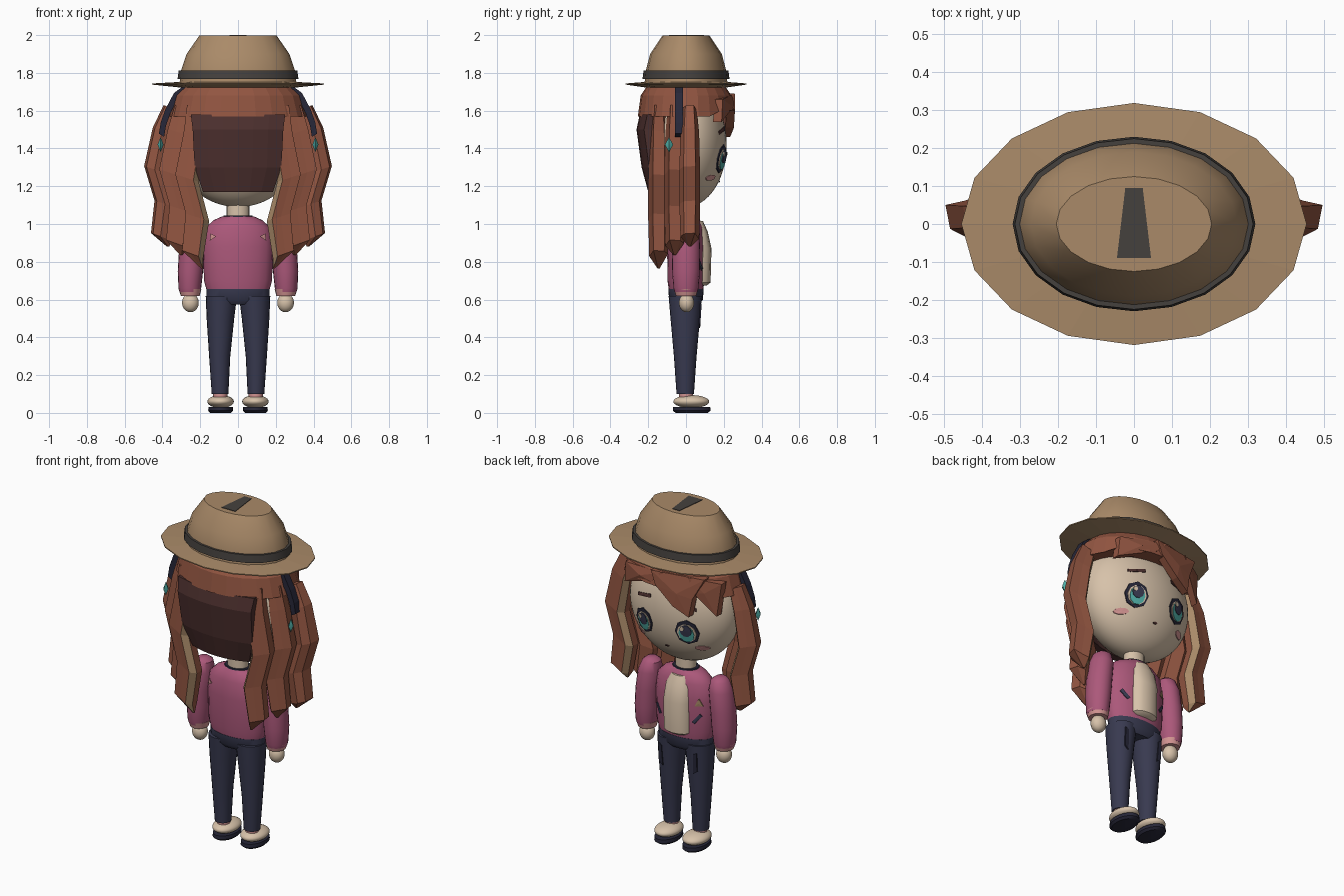
import bpy, bmesh, math
from mathutils import Vector

if "Cube" in bpy.data.objects:
    bpy.data.objects.remove(bpy.data.objects["Cube"], do_unlink=True)


def material(name, r, g, b):
    m = bpy.data.materials.new(name)
    m.use_nodes = True
    m.diffuse_color = (r, g, b, 1)
    m.node_tree.nodes["Principled BSDF"].inputs["Base Color"].default_value = (r, g, b, 1)
    return m


SKIN = material("skin_cream", .68, .54, .40)
HAIR = material("auburn", .29, .092, .053)
DARK = material("dark_brown", .075, .03, .028)
TAN = material("hat_tan", .40, .255, .14)
BAND = material("charcoal", .06, .053, .048)
PINK = material("jacket_pink", .41, .098, .195)
BLUSH = material("soft_pink", .66, .30, .29)
NAVY = material("denim_navy", .04, .042, .08)
INK = material("dark_ink", .02, .02, .04)
TEAL = material("teal", .08, .42, .38)


def finish(name, bm, mats, smooth):
    bmesh.ops.recalc_face_normals(bm, faces=bm.faces)
    me = bpy.data.meshes.new(name)
    bm.to_mesh(me)
    bm.free()
    ob = bpy.data.objects.new(name, me)
    bpy.context.collection.objects.link(ob)
    for m in mats:
        me.materials.append(m)
    if smooth:
        bpy.ops.object.select_all(action='DESELECT')
        ob.select_set(True)
        bpy.context.view_layer.objects.active = ob
        bpy.ops.object.shade_smooth_by_angle(angle=math.radians(40))
    return ob


def loft(name, rings, mats, smooth=True, pick=None):
    """Skin a stack of closed rings and cap both ends."""
    bm = bmesh.new()
    rows = [[bm.verts.new(p) for p in ring] for ring in rings]
    n = len(rows[0])
    for a, b in zip(rows, rows[1:]):
        for i in range(n):
            j = (i + 1) % n
            f = bm.faces.new((a[i], a[j], b[j], b[i]))
            f.material_index = pick(i) if pick else 0
    bm.faces.new(rows[0])
    bm.faces.new(rows[-1])
    return finish(name, bm, mats, smooth)


def oval(z, rx, ry, cx=0, cy=0, n=20):
    return [(cx + rx * math.cos(math.tau * i / n), cy + ry * math.sin(math.tau * i / n), z)
            for i in range(n)]


def ball(name, center, radii, mat, u=32, v=20):
    bm = bmesh.new()
    bmesh.ops.create_uvsphere(bm, u_segments=u, v_segments=v, radius=1)
    for w in bm.verts:
        w.co = Vector(center) + Vector(a * b for a, b in zip(w.co, radii))
    return finish(name, bm, [mat], True)


def plate(name, outline, surface, mat, lift=.006, thick=.005):
    """Thin panel whose x-z outline is wrapped onto the surface y = f(x, z)."""
    bm = bmesh.new()
    c = (sum(p[0] for p in outline) / len(outline), sum(p[1] for p in outline) / len(outline))
    front, back = [], []
    for x, z in [c] + list(outline):
        y = surface(x, z)
        s = 1 if y > 0 else -1
        front.append(bm.verts.new((x, y + s * lift, z)))
        back.append(bm.verts.new((x, y + s * (lift - thick), z)))
    n = len(outline)
    for i in range(1, n + 1):
        j = i % n + 1
        bm.faces.new((front[0], front[i], front[j]))
        bm.faces.new((back[0], back[j], back[i]))
        bm.faces.new((front[i], back[i], back[j], front[j]))
    return finish(name, bm, [mat], False)


def disc(x, z, rx, rz, n=10):
    return [(x + rx * math.cos(math.tau * i / n), z + rz * math.sin(math.tau * i / n)) for i in range(n)]


def flip(pts, s):
    return [(s * x, z) for x, z in pts]


def shell(rx, ry, rz=None, cz=0):
    def f(x, z):
        k = 1 - (x / rx) ** 2 - (((z - cz) / rz) ** 2 if rz else 0)
        return ry * math.sqrt(max(k, .02))
    return f


# Hat
loft("hat_brim", [oval(1.722, .30, .21, n=16), oval(1.738, .455, .319, n=16),
                  oval(1.744, .455, .319, n=16), oval(1.752, .31, .22, n=16)], [TAN], False)
loft("hat_crown", [oval(1.74, .31, .22), oval(1.81, .302, .213), oval(1.9, .272, .19),
                   oval(1.997, .205, .125)], [TAN])
loft("hat_band", [oval(1.768, .32, .23), oval(1.812, .314, .225)], [BAND])
dent = [(-.045, -.09), (.045, -.09), (.023, .095), (-.023, .095)]
loft("hat_crease", [[(x, y, z) for x, y in dent] for z in (1.994, 2.0)], [BAND], False)

# Head and neck
ball("head", (0, 0, 1.42), (.335, .215, .33), SKIN, 48, 32)
loft("neck", [oval(1.0, .06, .05), oval(1.15, .06, .05)], [SKIN])
face = shell(.335, .215, .33, 1.42)

# Face details
for s, side in ((1, "left"), (-1, "right")):
    ex, ez = .14 * s, 1.345
    plate(side + "_eye_outline", disc(ex, ez, .066, .075, 8), face, INK, .007)
    plate(side + "_eye_white", disc(ex, ez - .004, .052, .056), face, SKIN, .010)
    plate(side + "_iris", disc(ex, ez - .008, .042, .052), face, TEAL, .013)
    plate(side + "_pupil", disc(ex, ez + .012, .032, .036), face, NAVY, .016)
    plate(side + "_eye_glint", disc(ex + .018, ez + .025, .012, .014, 6), face, SKIN, .019)
    plate(side + "_eyebrow", flip([(.09, 1.495), (.19, 1.475), (.19, 1.492), (.09, 1.515)], s), face, DARK)
    plate(side + "_blush", disc(.20 * s, 1.245, .035, .016), face, BLUSH)
plate("mouth", disc(0, 1.225, .014, .006, 6), face, DARK)

# Hair cap, back panel and fringe
cap_low = [(x, y, 1.60 if y > .15 else 1.57) for x, y, z in oval(0, .365, .255, n=24)]
loft("hair_cap", [cap_low, oval(1.68, .335, .24, n=24), oval(1.725, .29, .21, n=24)], [HAIR], False)
rows = []
for z, w, y in ((1.58, .25, -.245), (1.5, .24, -.262), (1.3, .23, -.235), (1.17, .185, -.20)):
    arc = [(w * t / 3, y + .04 * (t / 3) ** 2, z) for t in range(-3, 4)]
    rows.append(arc + [(x, q + .045, z) for x, q, z in reversed(arc)])
loft("hair_back_panel", rows, [DARK], False)
fringe = {
    "center": [(.05, 1.69), (.02, 1.61), (-.09, 1.51), (-.18, 1.46), (-.2, 1.57), (-.26, 1.69)],
    "left": [(-.02, 1.69), (.05, 1.62), (.27, 1.54), (.26, 1.66)],
    "right": [(-.17, 1.69), (-.2, 1.6), (-.31, 1.47), (-.33, 1.66)],
}
for i, (key, pts) in enumerate(fringe.items()):
    plate("fringe_" + key, pts, shell(.39, .235), HAIR, .025 - .006 * i, .045)

# Side locks: zigzag sweeps with a tan edge on the first and last
path = [(1.61, .35, .7), (1.5, .395, .9), (1.31, .435, 1), (1.14, .38, 1), (.98, .405, .9)]
section = [(-1, .5), (-1, -.4), (-.55, -1), (.2, -.75), (1, -.55), (.8, .6), (.1, 1)]
locks = [("back", .165, -.145, .19, .765, 1, 1), ("middle", .08, -.06, .30, .835, 1, None),
         ("front", 0, .02, .37, .88, -1, 1)]
for s, side in ((1, "left"), (-1, "right")):
    for key, shift, cy, tip_x, tip_z, turn, streak in locks:
        rings = []
        for i, (z, x, k) in enumerate(path):
            cx = x - shift * (.75 if i == 0 else 1)
            low = (1.61 - z) / .63 * (.94 - tip_z) * .8
            rings.append([(s * (cx + .062 * k * u), cy + turn * v * .055 * k, z - low + .02 * u)
                          for u, v in section])
        rings.append([(s * (tip_x + .006 * u), cy + .006 * v * turn, tip_z) for u, v in section])
        loft(f"{side}_{key}_lock", rings, [HAIR, TAN], False,
             (lambda i: int(i == 1)) if streak else None)

    # Headband strap and earring
    arc = [(.25, 1.74), (.325, 1.685), (.37, 1.60), (.395, 1.53), (.405, 1.47)]
    strap = [[(s * (x + a), -.037 + b, z + a * .6) for a, b in
              ((-.014, -.022), (.014, -.022), (.014, .022), (-.014, .022))] for x, z in arc]
    loft(side + "_headband_strap", strap, [INK], False)
    ball(side + "_earring", (.41 * s, -.09, 1.42), (.016, .022, .04), TEAL, 4, 2)

# Jacket, shirt and collar
loft("jacket", [oval(.645, .165, .09), oval(.70, .18, .098), oval(.88, .186, .1),
                oval(.98, .172, .092), oval(1.02, .13, .075), oval(1.04, .085, .06)], [PINK])
loft("collar", [oval(1.025, .09, .065), oval(1.045, .075, .06)], [INK])
loft("shirt_front", [oval(.675, .06, .03, 0, .08, 12), oval(.69, .08, .045, 0, .085, 12),
                     oval(.87, .08, .045, 0, .09, 12), oval(.96, .075, .04, 0, .075, 12),
                     oval(1.015, .05, .03, 0, .06, 12)], [SKIN])
chest = shell(.186, .1)
plate("jacket_badge", [(-.155, .86), (-.115, .86), (-.135, .905)], chest, TAN)
for s, side in ((1, "left"), (-1, "right")):
    plate(side + "_pocket_slit", flip([(.10, .765), (.115, .755), (.15, .80), (.14, .815)], s), chest, NAVY)
    plate(side + "_back_patch", flip([(.115, .935), (.145, .95), (.15, .91)], s),
          lambda x, z: -chest(x, z), BLUSH)

    # Arms
    arm = [(1.035, .225, .025), (1.015, .225, .05), (.96, .232, .066), (.85, .245, .068),
           (.75, .252, .067), (.66, .255, .06), (.64, .255, .055)]
    loft(side + "_sleeve", [oval(z, r, r * 1.1, s * x) for z, x, r in arm], [PINK])
    loft(side + "_cuff", [oval(.62, .05, .054, s * .253), oval(.655, .06, .064, s * .254)], [BLUSH])
    ball(side + "_hand", (s * .252, .003, .583), (.044, .04, .05), SKIN)

    # Legs and shoes
    leg = [(.10, .095, .044, .046), (.30, .097, .056, .06), (.5, .093, .073, .078), (.62, .088, .083, .088)]
    loft(side + "_trouser_leg", [oval(z, rx, ry, s * x, -.004) for z, x, rx, ry in leg], [NAVY])
    plate(side + "_knee_patch", flip([(.10, .45), (.125, .47), (.125, .58), (.105, .57)], s),
          lambda x, z: .068 + (z - .45) * .06, INK, .007, .008)
    loft(side + "_ankle", [oval(.06, .036, .036, s * .094), oval(.115, .038, .038, s * .094)], [BLUSH])
    loft(side + "_sole", [oval(.0, .055, .085, s * .092, .03), oval(.012, .066, .1, s * .092, .03),
                          oval(.032, .064, .098, s * .092, .03)], [INK])
    ball(side + "_shoe", (s * .092, .028, .06), (.07, .095, .034), SKIN)

# Trouser waist
loft("trouser_waist", [oval(.575, .13, .07), oval(.60, .168, .09), oval(.655, .168, .093)], [NAVY])
